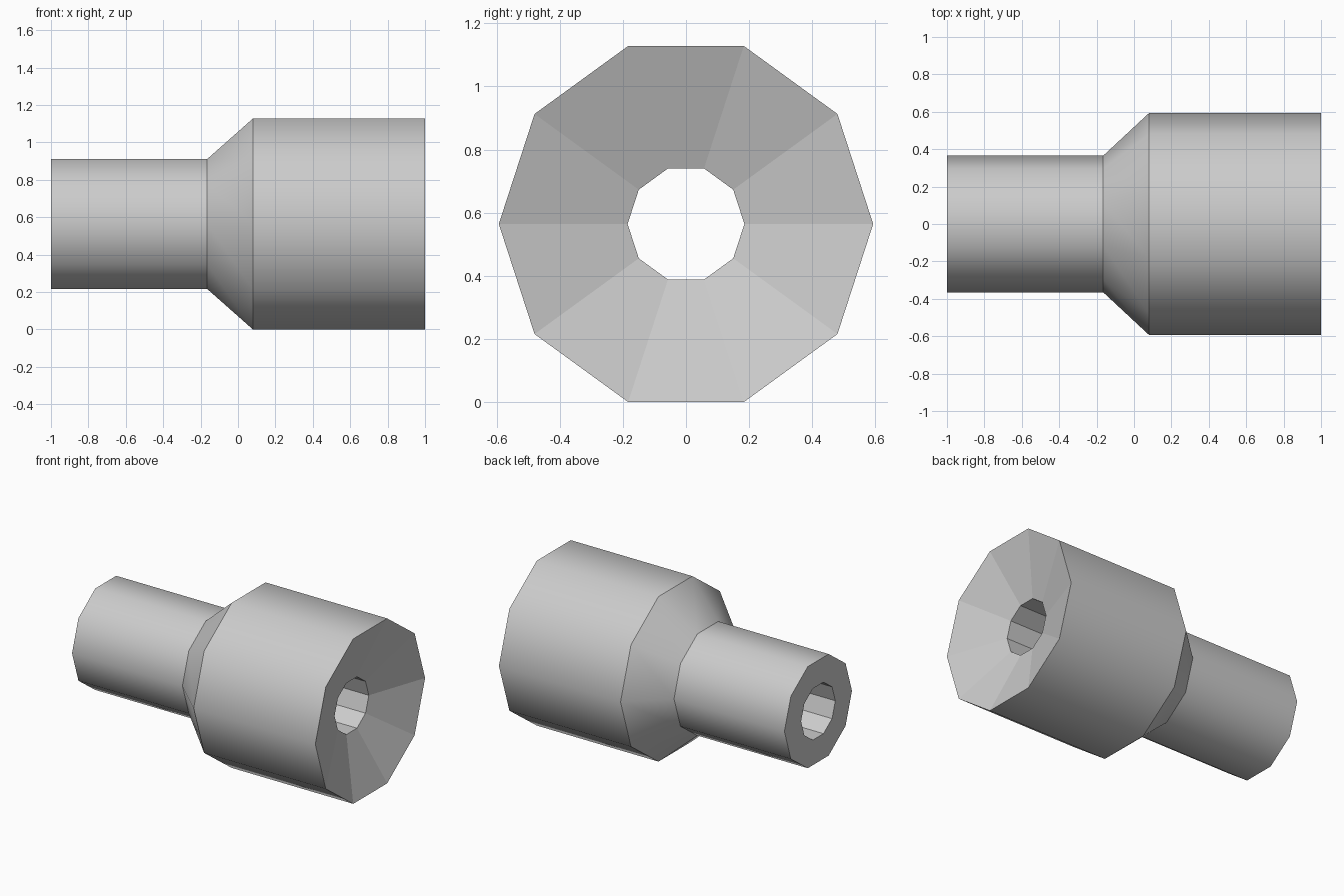
import bpy, bmesh, math

default = bpy.data.objects.get("Cube")
if default:
    bpy.data.objects.remove(default, do_unlink=True)

SIDES = 10
CENTRE_Z = 0.564

grey = bpy.data.materials.new("light grey")
grey.use_nodes = True
colour = (0.6, 0.6, 0.6, 1)
grey.diffuse_color = colour
grey.node_tree.nodes["Principled BSDF"].inputs["Base Color"].default_value = colour

# Closed profile (x, radius, smooth band to the next ring), revolved about the x axis
profile = [
    (-1.0, 0.365, True),     # neck
    (-0.165, 0.365, True),   # shoulder
    (0.08, 0.593, True),     # wide body
    (1.0, 0.593, False),     # funnel recess
    (0.86, 0.185, False),    # bore
    (-1.0, 0.185, False),    # flat neck end
]

bm = bmesh.new()
rings = []
for x, radius, _ in profile:
    angles = [math.tau * i / SIDES for i in range(SIDES)]
    rings.append([bm.verts.new((x, radius * math.cos(a), CENTRE_Z + radius * math.sin(a)))
                  for a in angles])

for k, (_, _, smooth) in enumerate(profile):
    ring, following = rings[k], rings[(k + 1) % len(rings)]
    for i in range(SIDES):
        j = (i + 1) % SIDES
        face = bm.faces.new((ring[i], ring[j], following[j], following[i]))
        face.smooth = smooth

# Keep every ring crisp between its bands
for ring in rings:
    for i in range(SIDES):
        bm.edges.get((ring[i], ring[(i + 1) % SIDES])).smooth = False

bmesh.ops.recalc_face_normals(bm, faces=bm.faces)
mesh = bpy.data.meshes.new("stepped_sleeve")
bm.to_mesh(mesh)
bm.free()
mesh.materials.append(grey)
sleeve = bpy.data.objects.new("stepped_sleeve", mesh)
bpy.context.collection.objects.link(sleeve)
